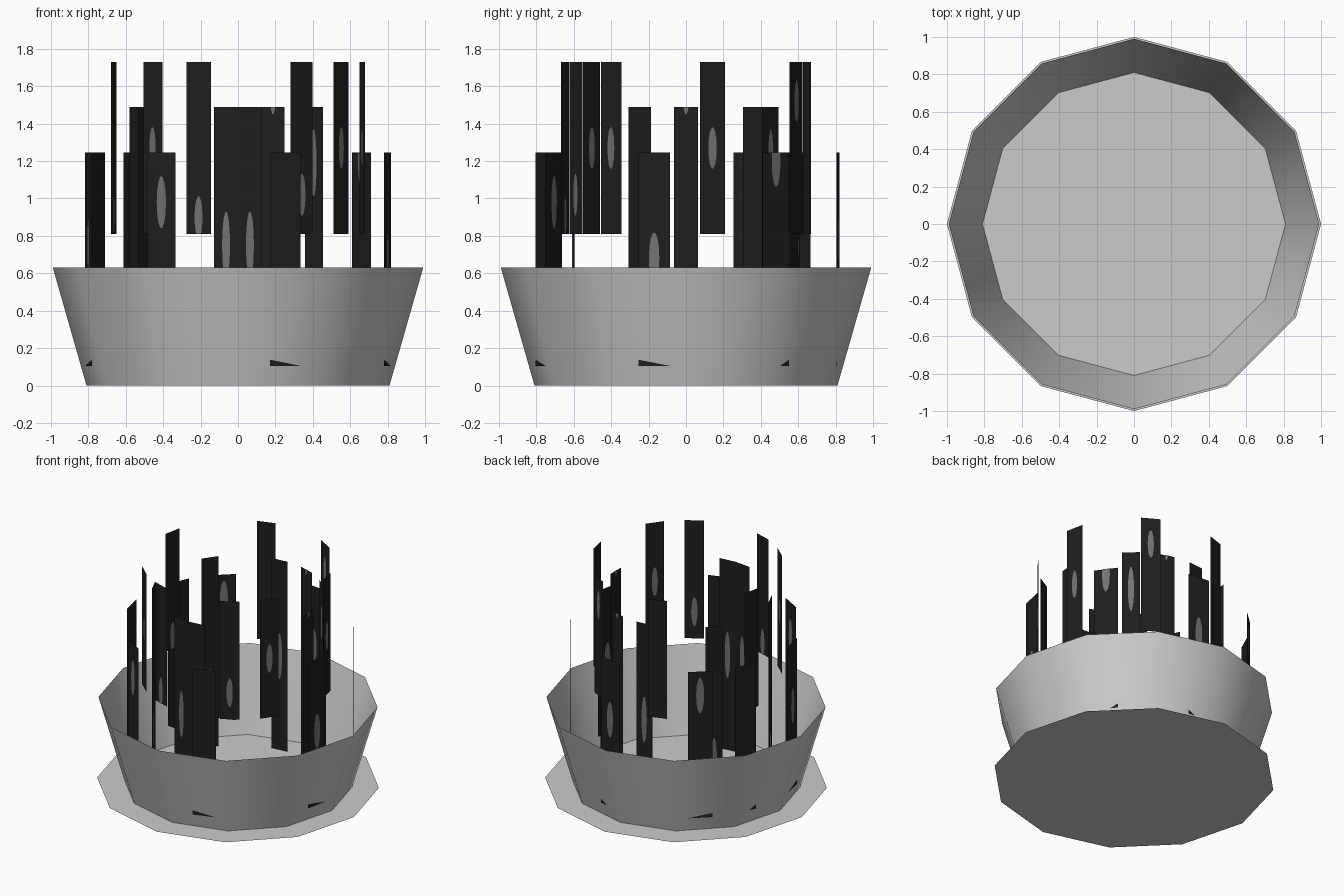
import bpy, math

if "Cube" in bpy.data.objects:
    bpy.data.objects.remove(bpy.data.objects["Cube"])


def material(name, value):
    m = bpy.data.materials.new(name)
    m.diffuse_color = (value, value, value, 1)
    m.use_nodes = True
    m.node_tree.nodes["Principled BSDF"].inputs["Base Color"].default_value = m.diffuse_color
    return m


POT = material("pale grey", 0.6)
BLADE = material("near black", 0.013)
SPOT = material("mid grey", 0.17)


def make(name, verts, faces, mats, indices=None, smooth=False):
    me = bpy.data.meshes.new(name)
    me.from_pydata(verts, [], faces)
    for m in mats:
        me.materials.append(m)
    for i, p in enumerate(me.polygons):
        p.material_index = indices[i] if indices else 0
        p.use_smooth = smooth
    ob = bpy.data.objects.new(name, me)
    bpy.context.collection.objects.link(ob)
    return ob


def ring(r, z, n=12):
    return [(r * math.cos(2 * math.pi * i / n), r * math.sin(2 * math.pi * i / n), z)
            for i in range(n)]


# flat twelve-sided base disc
make("base_disc", ring(1.0, 0.0), [list(range(12))], [POT])

# thin flared twelve-sided wall
make("pot_wall", ring(0.81, 0.0) + ring(0.99, 0.63),
     [(i, (i + 1) % 12, 12 + (i + 1) % 12, 12 + i) for i in range(12)],
     [POT], smooth=True)


# upright flat blade facing outwards, with an oval spot plate on both sides
def blade(name, angle, r, width, z0, z1, spot_z):
    a = math.radians(angle)
    c, s = math.cos(a), math.sin(a)

    def at(u, z, off=0.0):
        return ((r + off) * c - u * s, (r + off) * s + u * c, z)

    w = width / 2
    verts = [at(-w, z0), at(w, z0), at(w, z1), at(-w, z1)]
    faces, mats = [(0, 1, 2, 3)], [0]
    if spot_z is not None:
        rx, rz, n = width * 0.165, (z1 - z0) * 0.123, 14
        for off in (0.003, -0.003):
            start = len(verts)
            for i in range(n):
                t = 2 * math.pi * i / n
                z = min(z1, max(z0, spot_z + rz * math.sin(t)))
                verts.append(at(rx * math.cos(t), z, off))
            f = list(range(start, start + n))
            faces.append(f if off > 0 else f[::-1])
            mats.append(1)
    make(name, verts, faces, [BLADE, SPOT], mats)


# three rings: radius, width, bottom, top, {angle: spot height}
RINGS = {
    "inner_blade": (0.607, 0.13, 0.01, 1.49,
                    {0: 1.63, 48: 1.19, 72: 1.63, 96: 0.74, 144: 0.44,
                     204: 0.35, 264: 0.75, 276: 0.75}),
    "middle_blade": (0.68, 0.137, 0.81, 1.73,
                     {12: 1.27, 60: 1.52, 108: None, 168: 0.91, 228: 1.27,
                      252: 0.9, 300: 1.02, 324: 1.27}),
    "outer_blade": (0.817, 0.1735, 0.105, 1.245,
                    {36: 1.2, 84: 0.78, 132: 1.06, 156: 0.4, 192: 0.75,
                     240: 0.98, 288: 0.4, 348: 0.68}),
}
for name, (r, w, z0, z1, spots) in RINGS.items():
    for k, (ang, sz) in enumerate(spots.items()):
        blade(f"{name}_{k + 1}", ang, r, w, z0, z1, sz)
